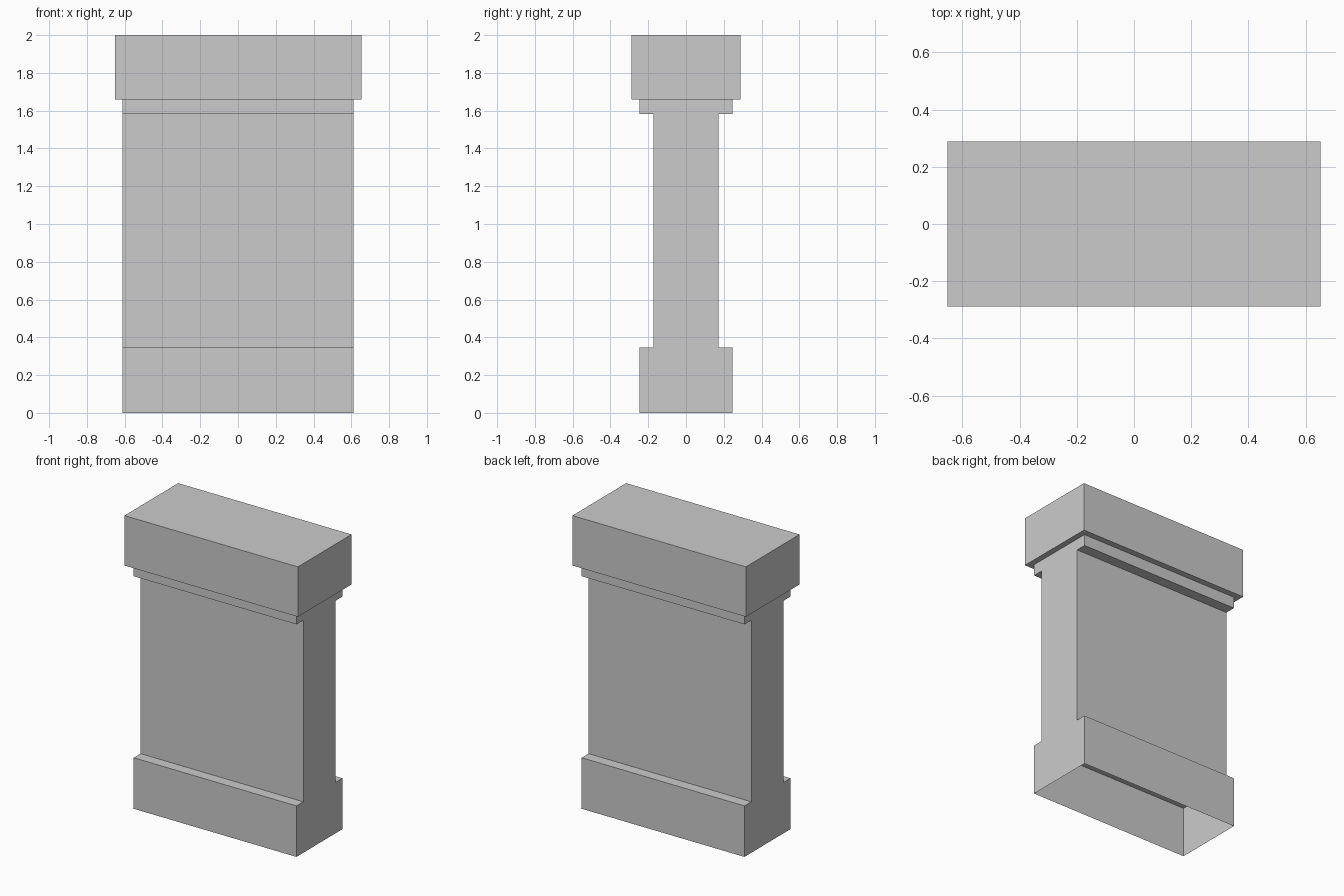
import bpy, bmesh

if "Cube" in bpy.data.objects:
    bpy.data.objects.remove(bpy.data.objects["Cube"])

BODY_X, BODY_Y = 0.6125, 0.2465
SHAFT_Y = 0.173
CAP_X, CAP_Y = 0.6525, 0.2885
Z_BASE, Z_SHAFT, Z_CAP, Z_TOP = 0.347, 1.582, 1.66, 2.0


def add_object(name, bm):
    mesh = bpy.data.meshes.new(name)
    bm.to_mesh(mesh)
    bm.free()
    obj = bpy.data.objects.new(name, mesh)
    bpy.context.collection.objects.link(obj)
    return obj


# Pedestal body: base, shaft and neck as one side profile drawn out along x,
# a hollow shell left open underneath
bm = bmesh.new()
half = [(BODY_Y, 0), (BODY_Y, Z_BASE), (SHAFT_Y, Z_BASE),
        (SHAFT_Y, Z_SHAFT), (BODY_Y, Z_SHAFT), (BODY_Y, Z_CAP)]
profile = half + [(-y, z) for y, z in reversed(half)]
right = [bm.verts.new((BODY_X, y, z)) for y, z in profile]
left = [bm.verts.new((-BODY_X, y, z)) for y, z in profile]
for i in range(len(profile) - 1):
    if i != len(half) - 1:  # the top is covered by the cap
        bm.faces.new((right[i], left[i], left[i + 1], right[i + 1]))
bm.faces.new(right)
bm.faces.new(left[::-1])
add_object("pedestal_body", bm)

# Cap block: overhanging underside rim, four walls and a flat top
bm = bmesh.new()
rings = []
for hx, hy, z in [(BODY_X, BODY_Y, Z_CAP), (CAP_X, CAP_Y, Z_CAP), (CAP_X, CAP_Y, Z_TOP)]:
    rings.append([bm.verts.new((sx * hx, sy * hy, z))
                  for sx, sy in [(-1, -1), (1, -1), (1, 1), (-1, 1)]])
for low, high in zip(rings, rings[1:]):
    for j in range(4):
        k = (j + 1) % 4
        bm.faces.new((low[j], low[k], high[k], high[j]))
bm.faces.new(rings[-1])
add_object("cap_block", bm)
